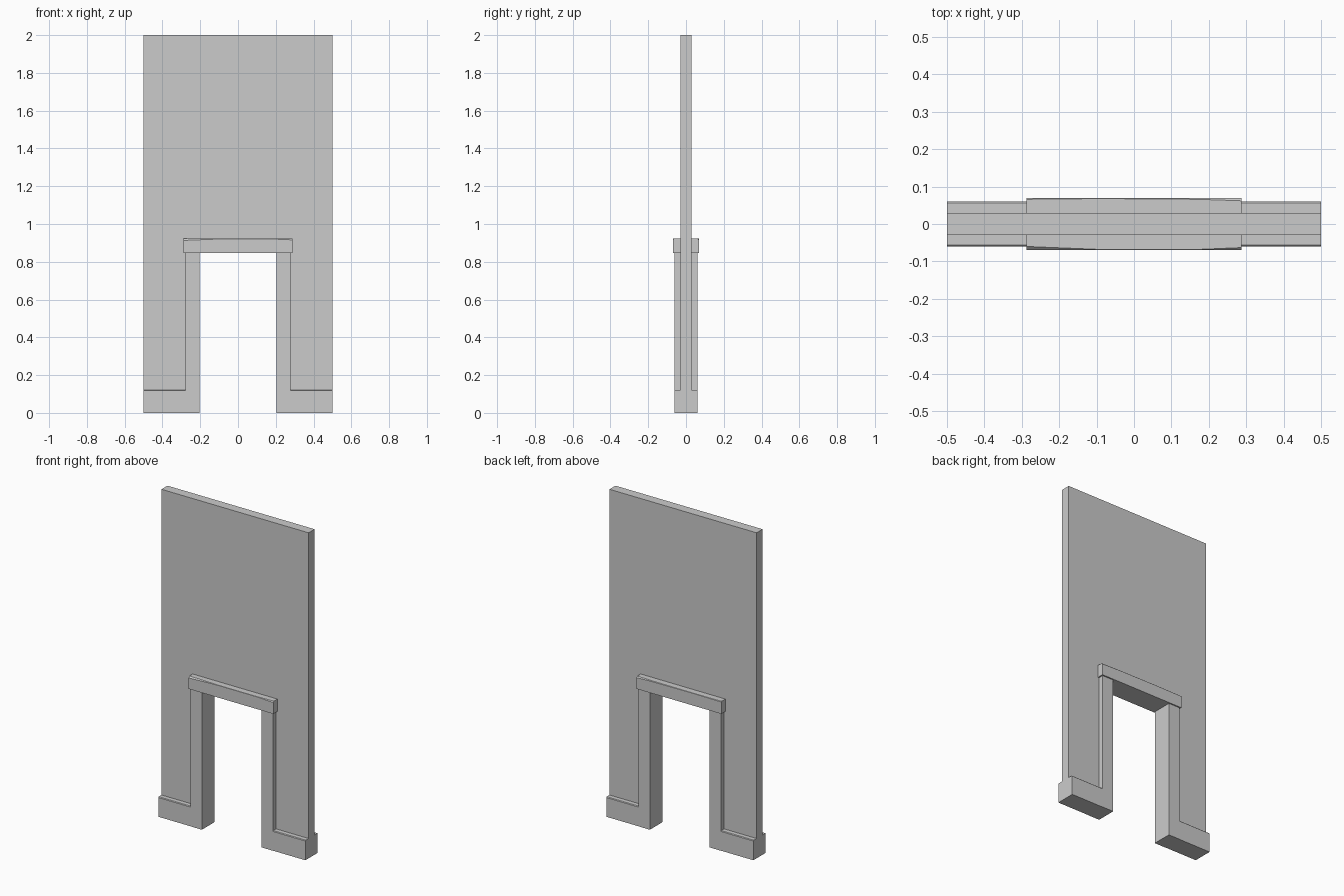
import bpy
import bmesh

cube = bpy.data.objects.get("Cube")
if cube:
    bpy.data.objects.remove(cube)

# One plain stone colour
STONE = (0.6, 0.6, 0.6, 1)
stone = bpy.data.materials.new("pale grey")
stone.use_nodes = True
stone.diffuse_color = STONE
stone.node_tree.nodes["Principled BSDF"].inputs["Base Color"].default_value = STONE


def add_object(name, bm):
    bmesh.ops.recalc_face_normals(bm, faces=bm.faces)
    mesh = bpy.data.meshes.new(name)
    bm.to_mesh(mesh)
    bm.free()
    mesh.materials.append(stone)
    obj = bpy.data.objects.new(name, mesh)
    bpy.context.collection.objects.link(obj)
    return obj


def loft(name, sections):
    """Join matching rings of points and cap both ends."""
    bm = bmesh.new()
    rings = [[bm.verts.new(p) for p in ring] for ring in sections]
    for a, b in zip(rings, rings[1:]):
        for i in range(len(a)):
            j = (i + 1) % len(a)
            bm.faces.new((a[i], a[j], b[j], b[i]))
    bm.faces.new(rings[0])
    bm.faces.new(rings[-1])
    return add_object(name, bm)


def block_ring(x, depth, bottom, top, front_cut, back_cut):
    """Cross-section across the wall with cut upper edges."""
    return [(x, -depth, bottom), (x, -depth, top - front_cut),
            (x, -depth + front_cut, top), (x, depth - back_cut, top),
            (x, depth, top - back_cut), (x, depth, bottom)]


OPENING, JAMB_OUT, HEAD = 0.203, 0.279, 0.846
TRIM, WALL = 0.061, 0.029

# Wall panel with a doorway, its cut edge buried inside the surround
edge, crown = 0.24, 0.88
outline = [(-0.5, 0), (-edge, 0), (-edge, crown), (edge, crown),
           (edge, 0), (0.5, 0), (0.5, 2), (-0.5, 2)]
loft("wall", [[(x, y, z) for x, z in outline] for y in (-WALL, WALL)])

# Door jambs and skirting on each side
for side, label in ((-1, "right"), (1, "left")):
    loft("jamb_" + label,
         [[(side * x, y, z) for x, y in ((OPENING, -TRIM), (JAMB_OUT, -TRIM),
                                         (JAMB_OUT, TRIM), (OPENING, TRIM))]
          for z in (0, HEAD + 0.03)])
    loft("skirting_" + label,
         [block_ring(side * x, TRIM - 0.001, 0, 0.122, 0.004, 0.004)
          for x in (JAMB_OUT - 0.03, 0.5)])

# Lintel with upper edges worn towards its ends
worn = [(-0.288, 0.009, 0.003), (-0.09, 0.001, 0.001),
        (0.17, 0.001, 0.003), (0.288, 0.006, 0.007)]
loft("lintel", [block_ring(x, 0.069, HEAD, 0.922, f, b) for x, f, b in worn])
